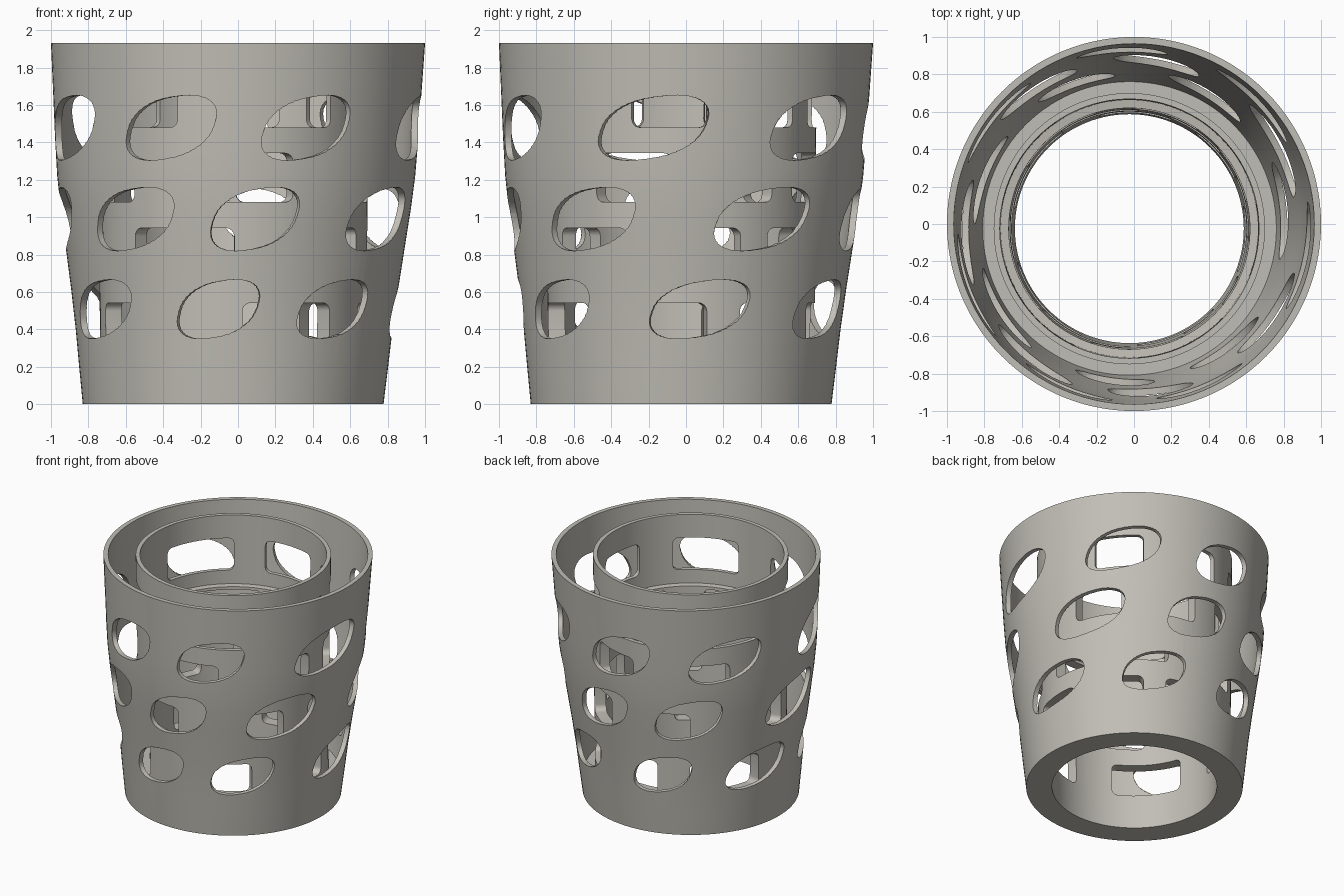
import bpy, bmesh, math
from math import sin, cos, pi, radians

if "Cube" in bpy.data.objects:
    bpy.data.objects.remove(bpy.data.objects["Cube"])

SEG = 112
mat = bpy.data.materials.new("warm grey")
mat.diffuse_color = (0.53, 0.515, 0.465, 1)
mat.use_nodes = True
mat.node_tree.nodes["Principled BSDF"].inputs["Base Color"].default_value = mat.diffuse_color


def make_object(name, bm):
    bmesh.ops.recalc_face_normals(bm, faces=bm.faces[:])
    me = bpy.data.meshes.new(name)
    bm.to_mesh(me)
    bm.free()
    ob = bpy.data.objects.new(name, me)
    bpy.context.collection.objects.link(ob)
    me.materials.append(mat)
    return ob


def bridge(bm, a, b):
    n = len(a)
    for i in range(n):
        bm.faces.new((a[i], a[(i + 1) % n], b[(i + 1) % n], b[i]))


def lathe(name, profile, shift):
    """Closed profile of (radius, z) swept round; shift(z) moves each ring's centre."""
    bm = bmesh.new()
    rings = []
    for r, z in profile:
        c = shift(z)
        rings.append([bm.verts.new((c + r * cos(2 * pi * i / SEG), c + r * sin(2 * pi * i / SEG), z))
                      for i in range(SEG)])
    for i in range(len(rings)):
        bridge(bm, rings[i], rings[(i + 1) % len(rings)])
    return make_object(name, bm)


def add_cutter(bm, outline, angle, z, centre, r0, r1):
    """Radial plug: outline of (degrees, height) offsets between two radii."""
    rings = []
    for r in (r0, r1):
        rings.append([bm.verts.new((centre + r * cos(radians(angle + u)),
                                    centre + r * sin(radians(angle + u)), z + v)) for u, v in outline])
    bridge(bm, *rings)
    bm.faces.new(rings[0])
    bm.faces.new(rings[1][::-1])


def cut(ob, cutter):
    cutter.hide_render = True
    m = ob.modifiers.new("openings", 'BOOLEAN')
    m.operation, m.solver, m.object = 'DIFFERENCE', 'EXACT', cutter
    bpy.ops.object.select_all(action='DESELECT')
    bpy.context.view_layer.objects.active = ob
    ob.select_set(True)
    bpy.ops.object.modifier_apply(modifier=m.name)
    bpy.data.objects.remove(cutter, do_unlink=True)
    bpy.ops.object.shade_smooth_by_angle(angle=radians(30))


def uneven(a, amount, toward):
    """Squeeze evenly spaced angles together around one direction."""
    return a + amount * sin(radians(toward - a))


def power(x, p=0.88):
    return math.copysign(abs(x) ** p, x)


def slanted_oval(a, b, lean=0.42, n=44):
    return [(a * power(cos(2 * pi * i / n)), b * power(sin(2 * pi * i / n + lean))) for i in range(n)]


def rounded_window(a, b, rad, r, n=6):
    ru = math.degrees(rad / r)
    pts = []
    for q, (su, sv) in enumerate(((1, 1), (-1, 1), (-1, -1), (1, -1))):
        for i in range(n + 1):
            t = (q + i / n) * pi / 2
            pts.append((su * (a - ru) + ru * cos(t), sv * (b - rad) + rad * sin(t)))
    return pts


# outer shell with the bottom ring
TOP = 1.93
wall = [(0.804, 0), (0.826, 0.2), (0.847, 0.4), (0.875, 0.62), (0.908, 0.85),
        (0.937, 1.05), (0.957, 1.22), (0.971, 1.42), (0.985, 1.67), (1.0, TOP)]
inside = [(r - 0.036, z) for r, z in wall[:0:-1] if z > 0.15]
shell = lathe("outer_shell", wall + inside + [(0.785, 0.17), (0.695, 0.17), (0.695, 0)],
              lambda z: -0.026 * (1 - z / TOP))

# slanted oval openings: three rows of seven at slightly uneven angles
ROWS = ((1.478, 0.174, (-159, -112, -67, -10.5, 45, 93.5, 142.5)),
        (0.99, 0.17, (-178, -127, -83.5, -33, 28, 81, 125)),
        (0.508, 0.158, (-147, -96, -51, 6.3, 60, 111, 161)))
bm = bmesh.new()
for z, half, angles in ROWS:
    for a in angles:
        width = 16.6 + 1.7 * cos(radians(2 * (a - 5)))
        add_cutter(bm, slanted_oval(width, half), a, z, -0.026 * (1 - z / TOP), 0.45, 1.35)
cut(shell, make_object("oval_cutters", bm))

# inner cup with a stepped bore
cup = lathe("inner_cup", [(0.71, 0), (0.715, 0.6), (0.72, 1.3), (0.725, TOP), (0.693, TOP), (0.688, 1.37),
                          (0.645, 1.365), (0.63, 0.7), (0.612, 0)], lambda z: -0.025)

# rounded windows, four rows of six, wider and further apart on one side
bm = bmesh.new()
for row in range(4):
    for k in range(6):
        a = 161 + k * 60 - (0, 18, 40, 60)[row]
        width = 19.5 * (1 - 0.25 * cos(radians(30 - a)))
        add_cutter(bm, rounded_window(width, 0.131, 0.045, 0.71),
                   uneven(a, 16, 40), 1.611 - 0.4 * row, -0.025, 0.45, 0.95)
cut(cup, make_object("window_cutters", bm))
